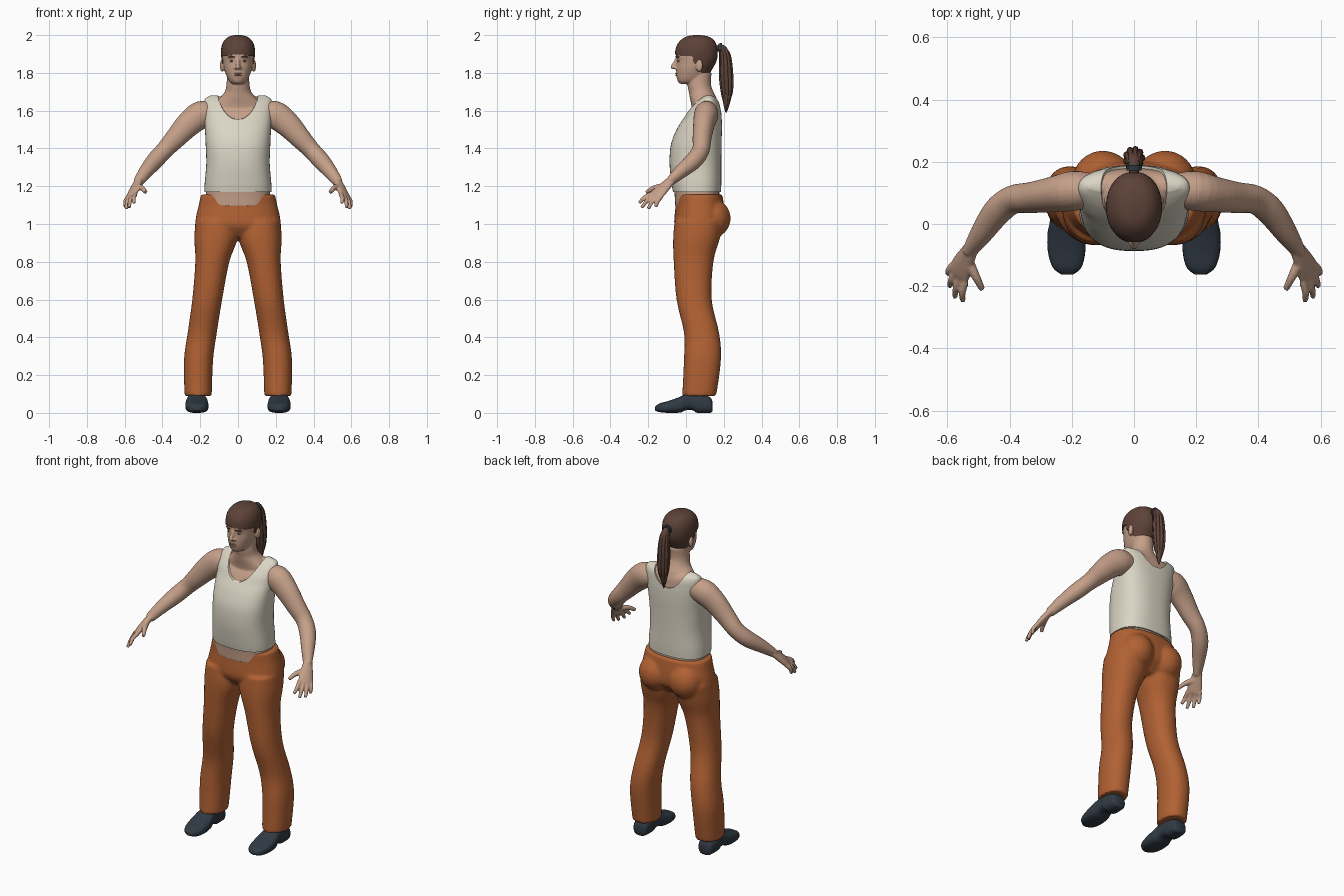
import bpy, bmesh, math
from mathutils import Vector, Matrix

cube = bpy.data.objects.get("Cube")
if cube:
    bpy.data.objects.remove(cube, do_unlink=True)


def material(name, rgb, rough=0.8):
    m = bpy.data.materials.new(name)
    m.use_nodes = True
    m.diffuse_color = (*rgb, 1)
    node = m.node_tree.nodes["Principled BSDF"]
    node.inputs["Base Color"].default_value = (*rgb, 1)
    node.inputs["Roughness"].default_value = rough
    return m


SKIN = material("skin", (0.56, 0.35, 0.25))
LIPS = material("lips", (0.42, 0.2, 0.16))
CLOTH = material("cream cloth", (0.7, 0.66, 0.55))
ORANGE = material("orange cloth", (0.44, 0.12, 0.033))
HAIR = material("brown hair", (0.11, 0.055, 0.04))
LEATHER = material("dark blue leather", (0.03, 0.042, 0.058))
EYE = material("eye white", (0.5, 0.46, 0.42))


def smooth_rows(rows, k):
    """Catmull-Rom interpolation of any list of equal-length tuples."""
    out, last = [], len(rows) - 1
    for i in range(last):
        quad = (rows[max(i - 1, 0)], rows[i], rows[i + 1], rows[min(i + 2, last)])
        for j in range(k):
            u = j / k
            out.append(tuple(
                0.5 * (2*q + (r-p)*u + (2*p - 5*q + 4*r - s)*u*u + (3*q - p - 3*r + s)*u**3)
                for p, q, r, s in zip(*quad)))
    return out + [rows[-1]]


def ring(c, u, v, n, seg):
    pts = []
    for i in range(seg):
        a = math.tau * i / seg
        ca, sa = math.cos(a), math.sin(a)
        pts.append(c + u * math.copysign(abs(ca) ** (2 / n), ca)
                   + v * math.copysign(abs(sa) ** (2 / n), sa))
    return pts


def loft(bm, rings):
    loops = [[bm.verts.new(p) for p in r] for r in rings]
    for a, b in zip(loops, loops[1:]):
        for i in range(len(a)):
            j = (i + 1) % len(a)
            bm.faces.new((a[i], a[j], b[j], b[i]))
    bm.faces.new(loops[0][::-1])
    bm.faces.new(loops[-1])


def stack(bm, rows, n=2.0, grow=0.0, lift=0.0, side=1, k=4, seg=48):
    """Horizontal sections: z, centre x, centre y, half width, half depth."""
    loft(bm, [ring(Vector((cx * side, cy, z + lift)),
                   Vector((max(rx + grow, 0.003), 0, 0)),
                   Vector((0, max(ry + grow, 0.003), 0)), n, seg)
              for z, cx, cy, rx, ry in smooth_rows(rows, k)])


def limb(bm, rows, wide, side=1, k=4, seg=16):
    """Tube along a path: x, y, z, half width, half thickness."""
    rows = smooth_rows(rows, k)
    pts = [Vector((r[0] * side, r[1], r[2])) for r in rows]
    wide = Vector((wide[0] * side, wide[1], wide[2]))
    rings = []
    for i, r in enumerate(rows):
        t = (pts[min(i + 1, len(pts) - 1)] - pts[max(i - 1, 0)]).normalized()
        u = (wide - t * wide.dot(t)).normalized()
        rings.append(ring(pts[i], u * r[3], t.cross(u) * r[4], 2, seg))
    loft(bm, rings)


def ball(bm, loc, size, turn=0.0):
    bmesh.ops.create_uvsphere(
        bm, u_segments=20, v_segments=12, radius=1,
        matrix=Matrix.Translation(loc) @ Matrix.Rotation(turn, 4, "Z")
        @ Matrix.Diagonal((*size, 1)))


def finish(bm, name, mat=None, mods=()):
    """Turn a bmesh into an object, apply modifiers, then colour and shade it."""
    bmesh.ops.recalc_face_normals(bm, faces=bm.faces)
    me = bpy.data.meshes.new(name)
    bm.to_mesh(me)
    bm.free()
    ob = bpy.data.objects.new(name, me)
    bpy.context.collection.objects.link(ob)
    bpy.context.view_layer.objects.active = ob
    for kind, settings in mods:
        mod = ob.modifiers.new(kind.title(), kind)
        for key, value in settings.items():
            setattr(mod, key, value)
        bpy.ops.object.modifier_apply(modifier=mod.name)
    if mat:
        ob.data.materials.clear()
        ob.data.materials.append(mat)
    ob.data.shade_smooth()
    ob.data.set_sharp_from_angle(angle=math.radians(50))
    return ob


def fuse(voxel, passes):
    return [("REMESH", {"mode": "VOXEL", "voxel_size": voxel}),
            ("SMOOTH", {"factor": 0.5, "iterations": passes})]


TORSO = [(1.17, 0, .058, .178, .127), (1.22, 0, .055, .176, .132),
         (1.32, 0, .05, .168, .137), (1.42, 0, .054, .171, .134),
         (1.5, 0, .07, .175, .12), (1.56, 0, .088, .179, .101),
         (1.6, 0, .098, .182, .088), (1.64, 0, .112, .18, .068),
         (1.665, 0, .12, .172, .045), (1.68, 0, .12, .145, .02)]
HEAD = [(1.742, 0, 0, .026, .03), (1.755, 0, .014, .044, .056),
        (1.78, 0, .03, .059, .08), (1.82, 0, .042, .073, .094),
        (1.86, 0, .053, .08, .103), (1.9, 0, .055, .084, .107),
        (1.94, 0, .057, .08, .1), (1.97, 0, .06, .064, .08),
        (1.988, 0, .06, .04, .05), (1.995, 0, .06, .01, .012)]
NECK = [(1.6, 0, .1, .14, .07), (1.63, 0, .1, .135, .072), (1.67, 0, .09, .095, .07),
        (1.7, 0, .08, .07, .065), (1.74, 0, .07, .061, .062), (1.8, 0, .075, .058, .06)]
ARM = [(.12, .11, 1.58, .05, .05), (.19, .107, 1.58, .073, .064),
       (.26, .095, 1.53, .068, .057), (.33, .085, 1.455, .056, .05),
       (.39, .078, 1.39, .047, .046), (.44, .04, 1.335, .046, .046),
       (.49, -.03, 1.275, .037, .036), (.53, -.09, 1.22, .027, .021)]
PALM = [(.525, -.08, 1.23, .026, .02), (.548, -.125, 1.185, .038, .019),
        (.562, -.155, 1.155, .043, .016), (.568, -.168, 1.143, .038, .011)]
THUMB = [(.535, -.115, 1.2, .018, .018), (.508, -.17, 1.19, .014, .014),
         (.488, -.21, 1.167, .01, .01)]
TIPS = [(.55, -.248, 1.11), (.576, -.235, 1.085), (.592, -.2, 1.08), (.597, -.16, 1.09)]
SPREAD = Vector((.57, .8, -.2)).normalized()

# Skin: torso, neck, head, arms and hands fused into one surface
bm = bmesh.new()
stack(bm, [(1.1, 0, .06, .178, .125)] + TORSO, n=2.5, grow=-.008, lift=-.006)
stack(bm, NECK)
stack(bm, HEAD, n=2.1)
limb(bm, [(0, -.042, 1.882, .009, .01), (0, -.055, 1.855, .01, .012),
          (0, -.068, 1.832, .013, .013)], (1, 0, 0))
ball(bm, (0, -.068, 1.83), (.012, .015, .01))
ball(bm, (0, -.026, 1.758), (.024, .018, .014))
ball(bm, (0, -.04, 1.79), (.026, .014, .016))
for s in (1, -1):
    ball(bm, (s * .013, -.056, 1.826), (.008, .01, .007))
    ball(bm, (s * .034, -.037, 1.884), (.024, .012, .008), s * .5)
    ball(bm, (s * .084, .07, 1.838), (.011, .02, .033), -s * .3)
    limb(bm, ARM, (.7, 0, .7), s, seg=24)
    limb(bm, PALM, SPREAD, s)
    limb(bm, THUMB, (0, 0, 1), s)
    for i, tip in enumerate(TIPS):
        base = Vector((.562, -.158, 1.152)) + SPREAD * (i - 1.5) * .023
        tip = Vector(tip)
        mid = base.lerp(tip, .5) + Vector((.006, -.004, .005))
        limb(bm, [(*base, .012, .012), (*mid, .0115, .0115), (*tip, .009, .009)],
             SPREAD, s)
finish(bm, "skin_body", SKIN, fuse(.005, 3))

# Face details
bm = bmesh.new()
ball(bm, (0, -.049, 1.796), (.022, .009, .004))
ball(bm, (0, -.048, 1.787), (.02, .009, .005))
finish(bm, "lips", LIPS)
eyes, irises, brows = bmesh.new(), bmesh.new(), bmesh.new()
for s in (1, -1):
    ball(eyes, (s * .034, -.036, 1.863), (.013, .008, .006), s * .4)
    ball(irises, (s * .033, -.041, 1.863), (.006, .005, .006))
    ball(brows, (s * .035, -.046, 1.885), (.021, .006, .004), s * .5)
finish(eyes, "eyes", EYE)
finish(irises, "irises", HAIR)
finish(brows, "eyebrows", HAIR)


# Hair cap trimmed along the hairline
def is_hair(p):
    if p.y < .04:
        return p.z > 1.9 - .15 * abs(p.x)
    if p.y < .072:
        return p.z > 1.85
    return p.z > 1.805 - .5 * (p.y - .08)


bm = bmesh.new()
stack(bm, HEAD, n=2.1, grow=.006, lift=.005, k=10, seg=96)
bmesh.ops.delete(bm, geom=[f for f in bm.faces if not is_hair(f.calc_center_median())],
                 context="FACES")
finish(bm, "hair_cap", HAIR, [("SOLIDIFY", {"thickness": .006, "offset": -1})])

# Ponytail: a core with strands around it, and its tie
TAIL = [(0, .155, 1.925, .014, .014), (0, .19, 1.932, .018, .018),
        (0, .207, 1.89, .024, .026), (0, .212, 1.79, .03, .032),
        (0, .216, 1.7, .026, .027), (0, .214, 1.63, .014, .014),
        (0, .212, 1.59, .003, .003)]
bm = bmesh.new()
limb(bm, TAIL, (1, 0, 0), k=6)
for i in range(9):
    a = math.tau * i / 9
    limb(bm, [(x + math.cos(a) * w * .85, y + math.sin(a) * d * .85,
               z + (.012 * (i % 3) if z < 1.65 else 0), w * .36, d * .36)
              for x, y, z, w, d in TAIL[1:]], (1, 0, 0), k=5, seg=8)
finish(bm, "ponytail", HAIR)
bm = bmesh.new()
limb(bm, [(0, .172, 1.932, .024, .024), (0, .19, 1.932, .026, .026)], (1, 0, 0))
finish(bm, "hair_tie", LEATHER)

# Sleeveless top with a scooped neckline
bm = bmesh.new()
loft(bm, [ring(Vector((0, y, 1.735 + .15 * y)), Vector((.116, 0, 0)),
               Vector((0, 0, .18)), 2, 64) for y in (-.3, .4)])
cutter = finish(bm, "neckline_cutter")
cutter.hide_render = True
bm = bmesh.new()
stack(bm, TORSO, n=2.5, k=5, seg=64)
finish(bm, "tank_top", CLOTH,
       [("BOOLEAN", {"object": cutter, "operation": "DIFFERENCE", "solver": "EXACT"})])
bpy.data.objects.remove(cutter, do_unlink=True)

# Trousers: hips, seat and legs fused
HIPS = [(.93, 0, .06, .13, .08), (.97, 0, .065, .19, .115), (1.0, 0, .07, .222, .132),
        (1.04, 0, .073, .222, .134), (1.1, 0, .073, .208, .128), (1.157, 0, .069, .196, .123)]
LEG = [(.09, .211, .07, .072, .09), (.28, .209, .087, .077, .098),
       (.42, .19, .083, .077, .093), (.6, .163, .043, .079, .093),
       (.8, .136, .04, .09, .105), (.92, .117, .055, .114, .123),
       (1.02, .115, .07, .11, .13)]
bm = bmesh.new()
stack(bm, HIPS, n=2.3)
for s in (1, -1):
    stack(bm, LEG, n=2.2, side=s)
    ball(bm, (s * .1, .135, 1.03), (.1, .102, .105))
finish(bm, "trousers", ORANGE, fuse(.009, 5))

# Shoes: sections along the foot as y, half width, sole height, top height
SHOE = [(.14, .03, .008, .06), (.125, .044, 0, .085), (.06, .05, 0, .105),
        (.035, .05, .014, .105), (.0, .054, .014, .1), (-.03, .06, .002, .086),
        (-.09, .06, 0, .064), (-.14, .046, .004, .05), (-.163, .018, .012, .034)]
for s, label in ((1, "left"), (-1, "right")):
    bm = bmesh.new()
    loft(bm, [ring(Vector((s * (.218 - .03 * max(-y - .05, 0)), y, (lo + hi) / 2)),
                   Vector((w, 0, 0)), Vector((0, 0, (hi - lo) / 2)), 2.8, 32)
              for y, w, lo, hi in smooth_rows(SHOE, 4)])
    finish(bm, label + "_shoe", LEATHER)
